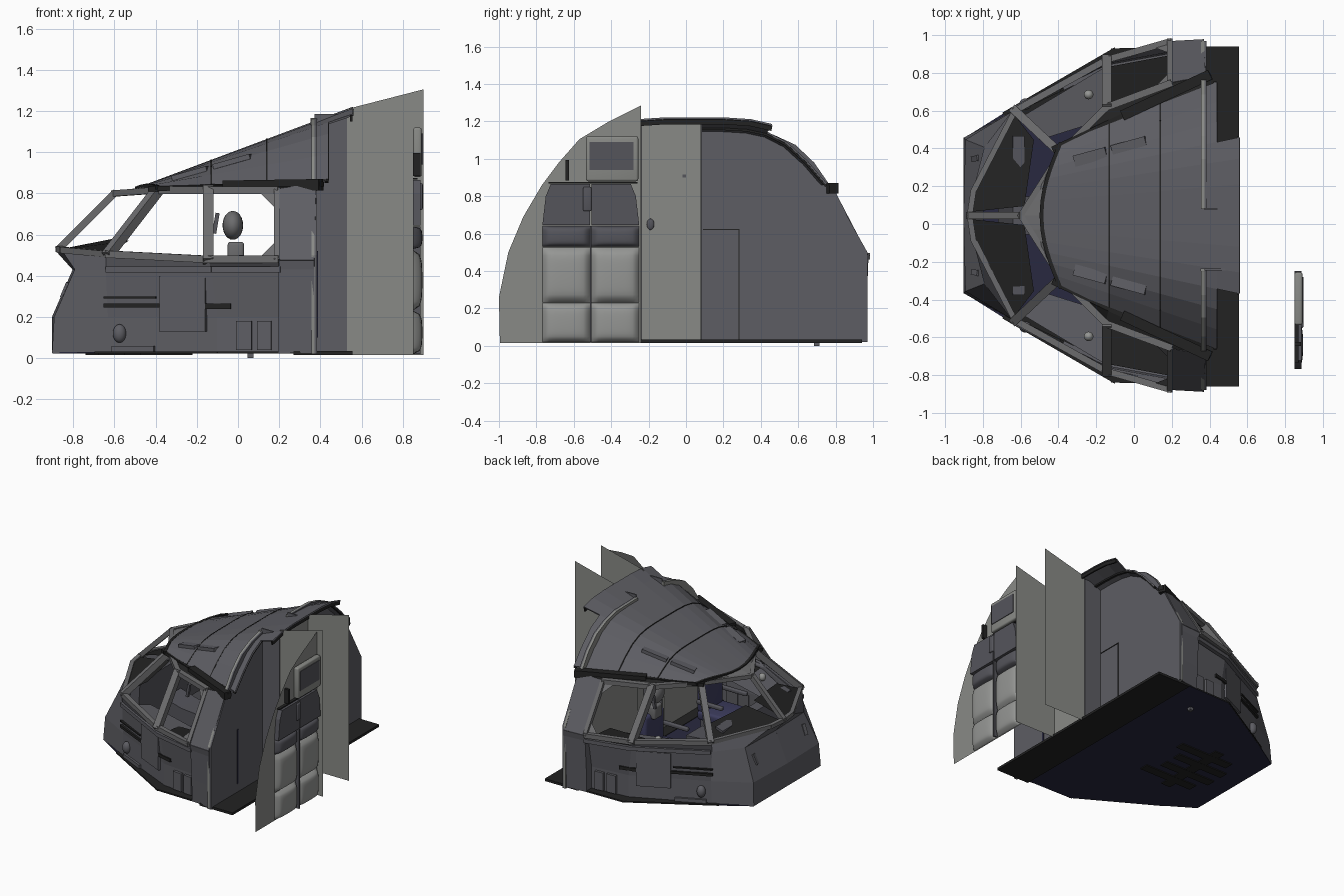
import bpy, bmesh, math
from mathutils import Vector, Matrix

if "Cube" in bpy.data.objects:
    bpy.data.objects.remove(bpy.data.objects["Cube"])

CY = 0.045  # centre plane of the cockpit


def material(name, rgb):
    m = bpy.data.materials.new(name)
    m.diffuse_color = (*rgb, 1)
    m.use_nodes = True
    m.node_tree.nodes["Principled BSDF"].inputs["Base Color"].default_value = m.diffuse_color
    return m


HULL = material("hull grey", (0.11, 0.11, 0.125))
LIGHT = material("partition grey", (0.25, 0.255, 0.24))
BLACK = material("trim black", (0.016, 0.016, 0.016))
FRAME = material("frame grey", (0.15, 0.15, 0.155))
NAVY = material("floor navy", (0.022, 0.022, 0.05))
PURPLE = material("seat purple", (0.045, 0.045, 0.11))
PAD = material("pad grey", (0.30, 0.305, 0.295))
DARKPAD = material("dark pad", (0.09, 0.09, 0.105))


def finish(name, bm, mat, smooth=False):
    bmesh.ops.recalc_face_normals(bm, faces=bm.faces)
    me = bpy.data.meshes.new(name)
    bm.to_mesh(me)
    bm.free()
    me.materials.append(mat)
    for p in me.polygons:
        p.use_smooth = smooth
    ob = bpy.data.objects.new(name, me)
    bpy.context.collection.objects.link(ob)
    return ob


def place(p, s=1):
    return Vector((p[0], s * p[1] + CY, p[2]))


def poly(name, pts, mat, s=1):
    bm = bmesh.new()
    bm.faces.new([bm.verts.new(place(p, s)) for p in pts])
    return finish(name, bm, mat)


def loft(name, rows, mat, thick=0.008):
    """Grid skin through rows of points, one copy on each side."""
    for s, tag in ((1, "right"), (-1, "left")):
        bm = bmesh.new()
        g = [[bm.verts.new(place(p, s)) for p in r] for r in rows]
        for a, b in zip(g, g[1:]):
            for i in range(len(a) - 1):
                bm.faces.new((a[i], a[i + 1], b[i + 1], b[i]))
        m = finish(f"{name}_{tag}", bm, mat).modifiers.new("thickness", 'SOLIDIFY')
        m.thickness, m.offset = thick, 0


def box(name, lo, hi, mat, bevel=0):
    bm = bmesh.new()
    bmesh.ops.create_cube(bm, size=1)
    for v in bm.verts:
        v.co = Vector(((lo[k] + hi[k]) / 2 + v.co[k] * (hi[k] - lo[k]) for k in range(3)))
    if bevel:
        bmesh.ops.bevel(bm, geom=bm.edges[:], offset=bevel, segments=3, profile=0.5, affect='EDGES')
    return finish(name, bm, mat, bool(bevel))


def cushion(name, y0, y1, z0, z1, mat, x=.85, bulge=.045):
    """Puffy pad facing +x."""
    bm = bmesh.new()
    bmesh.ops.create_grid(bm, x_segments=14, y_segments=14, size=1)
    for v in bm.verts:
        a, b = v.co.x, v.co.y
        v.co = (x + bulge * ((1 - a ** 6) * (1 - b ** 6)) ** .5 * (1 - .15 * (a * a + b * b)),
                (y0 + y1) / 2 + a * (y1 - y0) / 2, (z0 + z1) / 2 + b * (z1 - z0) / 2)
    return finish(name, bm, mat, True)


def beam(name, a, b, mat, w=0.03, h=0.03, s=1):
    a, b = place(a, s), place(b, s)
    bm = bmesh.new()
    bmesh.ops.create_cube(bm, size=1)
    d = b - a
    M = Matrix.Translation((a + b) / 2) @ d.to_track_quat('X', 'Z').to_matrix().to_4x4()
    bm.transform(M @ Matrix.Diagonal((d.length + w * 0.5, w, h, 1)))
    return finish(name, bm, mat)


def chain(name, pts, mat, w, h, s=1):
    for i, (a, b) in enumerate(zip(pts, pts[1:])):
        beam(f"{name}_{i}", a, b, mat, w, h, s)


def prism(name, pts, axis, lo, hi, mat):
    """Extrude a 2D outline along x, y or z; equal limits give a flat sheet."""
    bm = bmesh.new()
    a = [bm.verts.new([*p[:axis], lo, *p[axis:]]) for p in pts]
    bm.faces.new(a)
    if hi != lo:
        b = [bm.verts.new([*p[:axis], hi, *p[axis:]]) for p in pts]
        bm.faces.new(b)
        for i in range(len(a)):
            j = (i + 1) % len(a)
            bm.faces.new((a[i], a[j], b[j], b[i]))
    return finish(name, bm, mat)


def ball(name, c, size, mat):
    bm = bmesh.new()
    bmesh.ops.create_uvsphere(bm, u_segments=20, v_segments=12, radius=0.5)
    bm.transform(Matrix.Translation(c) @ Matrix.Diagonal((*size, 1)))
    return finish(name, bm, mat, True)


# Floor, rear sill, underside rails and pin
half = [(-0.9, 0.41), (-0.66, 0.56), (-0.1, 0.885), (0.45, 0.895)]
outline = [(x, y + CY) for x, y in half] + [(x, CY - y) for x, y in reversed(half)]
prism("floor", outline, 2, 0.022, 0.03, NAVY)
box("rear_floor_sill", (0.27, -0.86, 0.015), (0.555, 0.94, 0.034), BLACK)
for s in (1, -1):
    chain("floor_edge", [(x, y - 0.04, 0.028) for x, y in half[1:]], BLACK, 0.08, 0.01, s)
    for y, x0, x1 in ((.07, -.74, -.3), (.2, -.68, -.22)):
        box("underside_rail", (x0, CY + s * y - 0.035, 0.015), (x1, CY + s * y + 0.035, 0.023), BLACK)
box("underside_crossbar", (-.55, CY - .3, .016), (-.47, CY + .3, .023), BLACK)
box("drain_pin", (0.045, 0.685, 0), (0.075, 0.715, 0.03), HULL)

# Lower hull, flaring out to the window sill and the windscreen base
xy = [[(-.9, 0), (-.9, .41), (-.64, .55), (-.1, .80), (.2, .83), (.2, .89), (.37, .91)],
      [(-.9, 0), (-.89, .40), (-.63, .55), (-.1, .80), (.2, .83), (.2, .895), (.37, .92)],
      [(-.80, 0), (-.79, .36), (-.64, .55), (-.13, .81), (.2, .87), (.2, .91), (.37, .925)]]
rows = [[(x, y, z) for x, y in r] for r, z in zip(xy, (.025, .2, .43))]
rows.append([(-.88, 0, .52), (-.85, .13, .52), (-.64, .555, .49), (-.14, .83, .475),
             (.2, .915, .475), (.2, .92, .475), (.37, .93, .475)])
loft("lower_hull", rows, HULL, 0.006)

# Rear side panel behind the windows
loft("rear_side_panel", [[(.19, .92, .475), (.37, .93, .475)], [(.19, .70, .82), (.38, .735, .85)]], HULL)

# Roof: front brow, then sections growing towards the back
prof = [(0, 1), (.22, 1), (.4, .975), (.55, .9), (.7, .72), (.85, .4), (1, 0)]
N = len(prof)


def roof_pt(x, i, lift=0.0):
    u = (x + 0.47) / 1.0
    zt, ze = 0.83 + 0.375 * u, 0.825 + 0.045 * u
    return (x, prof[i][0] * (0.35 + 0.39 * u), ze + (zt - ze) * prof[i][1] + lift)


front = [roof_pt(-.49 + .1 * prof[i][0] ** 2, i) for i in range(N)]
B, C = (-.6, 0, .80), (-.39, .33, .815)
brow = [tuple(Vector(B).lerp(Vector(C), p[0])) for p in prof]
sect = [[roof_pt(x, i) for i in range(N)] for x in (-.13, .14, .44)]
loft("brow", [brow, front], FRAME)
loft("roof", [front] + sect, HULL, 0.01)
loft("roof_rear_extension", [sect[2][:4], [roof_pt(.56, i) for i in range(4)]], HULL, 0.01)
for s in (1, -1):
    chain("roof_front_rim", front, BLACK, 0.02, 0.02, s)
    chain("roof_rear_rim", [roof_pt(.43, i, -.008) for i in range(N)], BLACK, 0.02, 0.012, s)
    chain("extension_rim", [roof_pt(.55, i, -.014) for i in range(4)], BLACK, 0.012, 0.03, s)
    for x in (-.13, .14):
        chain("roof_seam", [roof_pt(x, i, 0.003) for i in range(N)], BLACK, 0.008, 0.01, s)
    # raised hatches on the roof slope
    for x0, x1 in ((-.1, .05), (-.3, -.16)):
        beam("roof_hatch", Vector(roof_pt(x0, 4, .0)), Vector(roof_pt(x1, 4, .0)), HULL, 0.06, 0.025, s)
    # black eave over the side windows
    beam("eave", (-.42, .35, .822), (.40, .735, .845), BLACK, 0.04, 0.025, s)
    beam("eave_rear", (-.05, .535, .835), (.39, .74, .842), BLACK, 0.055, 0.055, s)
loft("eave_skirt", [[front[-1]] + [roof_pt(x, N - 1) for x in (-.13, .14, .38)],
                    [(-.39, .33, .815), (-.15, .57, .82), (.19, .70, .82), (.38, .74, .84)]], BLACK)

# Window frames
A, D = (-.87, 0, .53), (-.63, .555, .505)
E, F, G, H = (-.145, .825, .48), (-.145, .575, .815), (.19, .92, .48), (.19, .70, .815)
A2 = (-.85, .13, .525)
for s, tag in ((1, "right"), (-1, "left")):
    for n, a, b, w in (("windscreen_sill", A2, D, .03), ("windscreen_head", B, C, .03),
                       ("windscreen_post", C, D, .045), ("front_sill", D, E, .035),
                       ("front_head", C, F, .035), ("middle_post", E, F, .05),
                       ("rear_sill", E, G, .035), ("rear_head", F, H, .035),
                       ("rear_post", G, H, .03), ("nose_sill", A, A2, .03)):
        beam(f"{n}_{tag}", a, b, FRAME, w, w, s)
    V = lambda p, q, t: Vector(p).lerp(Vector(q), t)
    poly("upper_gusset", [H, V(H, F, .28), V(H, G, .28)], FRAME, s)
    poly("lower_gusset", [G, V(G, E, .28), V(G, H, .28)], FRAME, s)
    # glareshield behind each windscreen
    poly("glareshield", [(-.86, .02, .53), (-.84, .13, .53), (-.63, .53, .51), (-.53, .40, .57), (-.58, .05, .585)],
         BLACK, s)
    # sill moulding, side equipment and access panels
    chain("sill_moulding", [(-.63, .565, .43), (-.13, .83, .43), (.2, .905, .43)], HULL, 0.03, 0.03, s)
    wall = lambda x: .55 + (x + .63) * .472 if x < -.1 else .80 + (x + .1) * .1
    for n, x0, x1, z0, z1, m in (("equipment_box", -.37, -.16, .13, .4, HULL), ("dark_slot", -.64, -.38, .245, .265, BLACK),
                                 ("upper_slot", -.64, -.4, .29, .3, BLACK), ("rear_slot", -.15, -.04, .24, .265, BLACK),
                                 ("small_panel", 0, .06, .04, .18, HULL), ("small_panel", .1, .155, .04, .18, HULL),
                                 ("low_panel", -.6, -.41, .03, .06, HULL)):
        zc = (z0 + z1) / 2
        beam(n, (x0, wall(x0) + .008, zc), (x1, wall(x1) + .008, zc), m, 0.03, z1 - z0, s)
    ball("side_lamp", place((-.575, .59, .12), s), (.065, .06, .09), HULL)
    beam("nose_vent", (-.85, .30, .30), (-.825, .305, .36), HULL, 0.03, 0.02, s)

    # Interior: side console, stick, seat
    poly("side_console", [(-.6, .52, .42), (-.13, .80, .42), (.2, .86, .42), (.2, .62, .40), (-.5, .4, .40)], HULL, s)
    poly("console_cover", [(-.12, .79, .43), (.2, .85, .43), (.2, .6, .41), (-.12, .6, .41)], BLACK, s)
    ball("stick_grip", place((-.24, .64, .45), s), (.05, .05, .06), PAD)
    beam("handset", (-.115, .5, .61), (-.10, .5, .70), DARKPAD, .02, .02, s)
    y = CY + s * .36
    box("seat_base", (-.16, y - .08, .03), (.04, y + .08, .2), DARKPAD)
    box("seat_cushion", (-.24, y - .13, .2), (.04, y + .13, .27), PURPLE, .02)
    box("seat_back", (-.02, y - .12, .25), (.05, y + .12, .5), PURPLE, .025)
    box("headrest_neck", (-.05, y - .05, .46), (.03, y + .05, .565), FRAME, .015)
    ball("headrest", (-.025, y, .645), (.10, .16, .14), FRAME)
    for dy in (.15, -.15):
        box("armrest", (-.2, y + dy - .015, .34), (.02, y + dy + .015, .37), DARKPAD, .008)
beam("centre_post", A, B, FRAME, 0.035, 0.035)
prism("instrument_panel", [(-.72, .2), (-.6, .2), (-.58, .56), (-.64, .54)], 1, CY - .42, CY + .42, DARKPAD)
prism("pedestal", [(-.62, .03), (-.1, .03), (-.1, .24), (-.45, .27), (-.62, .32)], 1, CY - .1, CY + .1, DARKPAD)

# Rear bulkhead: light core with a dark face, stepped around the entry
arc = [(.925, .5), (.73, .85), (.64, .98), (.54, 1.075), (.42, 1.13), (.3, 1.16)]
for s, inner in ((1, .035), (-1, .285)):
    pts = [(inner, .02), (.925, .02)] + arc + [(inner, 1.165)]
    prism("bulkhead_core", [(s * y + CY, z) for y, z in pts], 0, .356, .372, LIGHT)
    prism("bulkhead_face", [(s * y + CY, z) for y, z in pts], 0, .372, .384, HULL)
box("entry_side_wall_left", (.372, -.245, .02), (.53, -.235, 1.185), HULL)
box("entry_side_wall_right", (.372, .075, .02), (.53, .085, 1.185), HULL)
box("entry_wall", (.53, -.238, .02), (.545, .08, 1.195), LIGHT)
box("left_wall_trim", (.352, -.25, .52), (.372, -.235, 1.165), LIGHT)
box("door_slot", (.362, -.56, .1), (.388, -.545, .52), NAVY)
for lo, hi in (((.38, .28, .03), (.388, .286, .62)), ((.38, .09, .62), (.388, .286, .626))):
    box("door_seam", lo, hi, BLACK)
ball("wall_knob", (.545, -.19, .65), (.02, .04, .06), DARKPAD)
box("wall_switch", (.54, -.02, .9), (.55, 0, .915), DARKPAD)

# Thin sheet partitions forming the corridor behind the cockpit
for y in (-.24, .08):
    prism("corridor_partition", [(.53, .015), (.9, .015), (.9, 1.305), (.53, 1.21)], 1, y, y, LIGHT)
prism("curved_partition", [(-.24, .015), (-.24, 1.285), (-.42, 1.195), (-.57, 1.105), (-.68, .98), (-.77, .86),
                           (-.87, .69), (-.95, .5), (-1.0, .26), (-.995, .015)], 0, .848, .848, LIGHT)

# Padded wall seat on the curved partition
for i, (y0, y1) in enumerate(((-.768, -.513), (-.505, -.25))):
    cushion("lower_pad", y0, y1, .02, .23, PAD)
    cushion("middle_pad", y0, y1, .232, .525, PAD)
    cushion("band_pad", y0, y1, .53, .64, DARKPAD)
    o, n = (y0, y1) if i == 0 else (y1, y0)
    t = .045 if i == 0 else -.045
    prism("upper_pad", [(o, .645), (n, .645), (n, .865), (o + t, .865), (o + t * .4, .80)], 0, .85, .886, DARKPAD)
box("pad_divider", (.85, -.514, .02), (.885, -.504, .64), DARKPAD)
box("belt_holder", (.85, -.55, .72), (.897, -.505, .85), DARKPAD, .008)
box("pad_top_line", (.85, -.735, .868), (.872, -.26, .876), BLACK)
box("grab_handle", (.85, -.645, .885), (.885, -.625, .995), BLACK)

# Screen housing above the seat
box("screen_housing", (.85, -.535, .88), (.892, -.255, 1.12), LIGHT, .012)
box("screen", (.885, -.515, .94), (.897, -.28, 1.09), DARKPAD)
